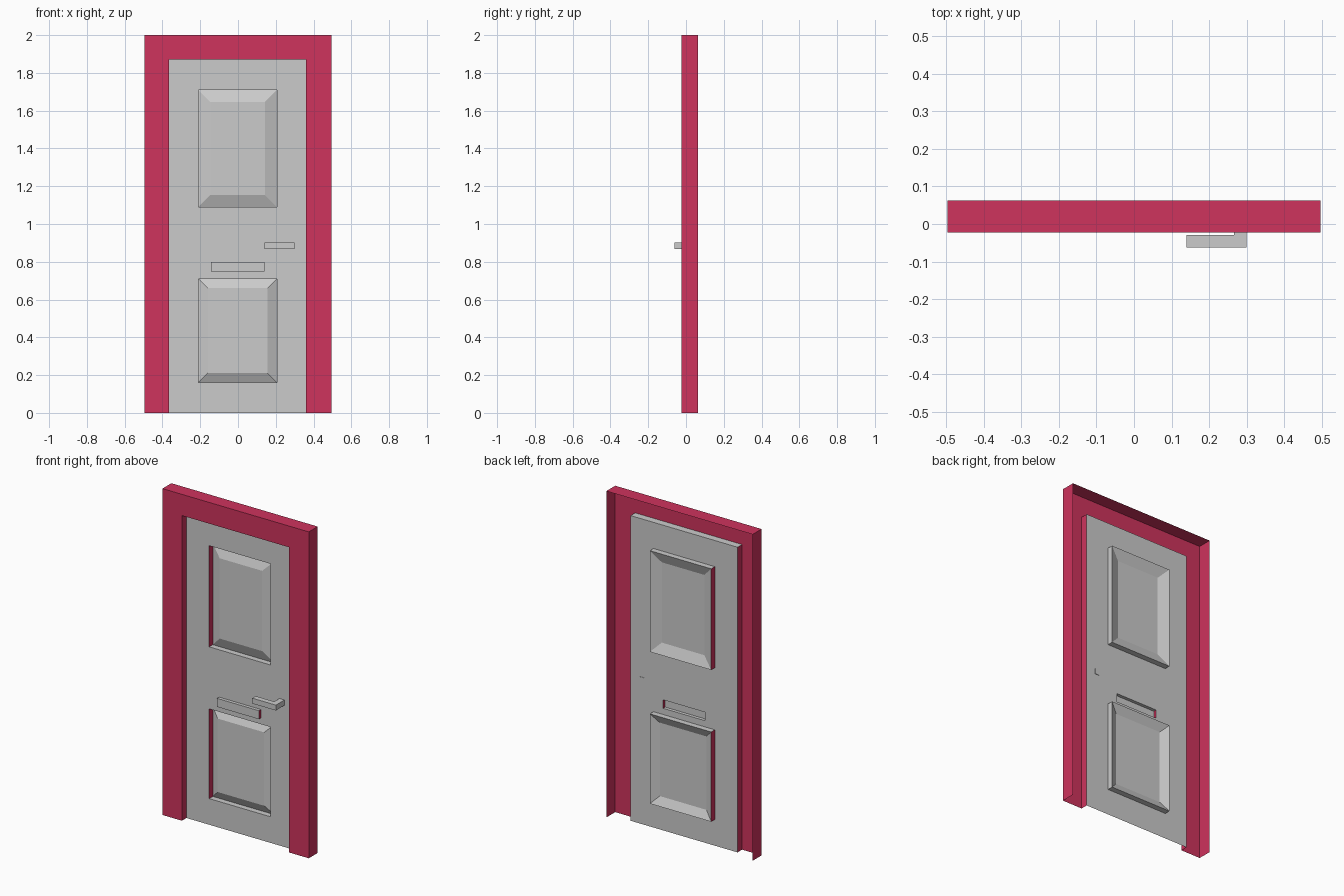
import bpy, bmesh

if "Cube" in bpy.data.objects:
    bpy.data.objects.remove(bpy.data.objects["Cube"])

red = bpy.data.materials.new("red_paint")
red.diffuse_color = (0.62, 0.033, 0.11, 1)
red.use_nodes = True
red.node_tree.nodes["Principled BSDF"].inputs["Base Color"].default_value = red.diffuse_color

FRONT, BACK, DOOR = -0.023, 0.063, 0.021   # depth of frame front, frame back, door sheet


def finish(name, bm):
    me = bpy.data.meshes.new(name)
    bm.to_mesh(me)
    bm.free()
    me.materials.append(None)    # slot 0: plain grey
    me.materials.append(red)     # slot 1: red
    ob = bpy.data.objects.new(name, me)
    bpy.context.collection.objects.link(ob)
    return ob


def loft(name, rings, closed=True, is_red=lambda level, side: False):
    """Skin successive four-point outlines; closed ones get a face on the last."""
    bm = bmesh.new()
    vs = [[bm.verts.new(p) for p in r] for r in rings]
    for level, (a, b) in enumerate(zip(vs, vs[1:])):
        for i in range(4 if closed else 3):
            j = (i + 1) % 4
            f = bm.faces.new((a[i], a[j], b[j], b[i]))
            f.material_index = int(is_red(level, i))
    if closed:
        bm.faces.new(vs[-1])
    return finish(name, bm)


def rect(x0, x1, z0, z1, y):
    return [(x0, y, z0), (x1, y, z0), (x1, y, z1), (x0, y, z1)]


def arch(x0, x1, top, y):
    return [(x1, y, 0), (x1, y, top), (x0, y, top), (x0, y, 0)]


# Door frame: hollow shell, open behind; the top reveal is grey
outer, opening = (-0.496, 0.496, 2.0), (-0.364, 0.361, 1.87)
loft("door_frame",
     [arch(*outer, BACK), arch(*outer, FRONT), arch(*opening, FRONT), arch(*opening, DOOR)],
     closed=False, is_red=lambda level, side: not (level == 2 and side == 1))

# Door sheet with openings for the two panels and the letter slot
panels = {"upper_panel": (-0.21, 0.206, 1.09, 1.71, 0.064),
          "lower_panel": (-0.21, 0.206, 0.16, 0.71, 0.05)}
slot = (-0.143, 0.14, 0.748, 0.80)
holes = [p[:4] for p in panels.values()] + [slot]
xs = sorted({-0.364, 0.361, *(x for h in holes for x in h[:2])})
zs = sorted({0, 1.87, *(z for h in holes for z in h[2:])})
bm = bmesh.new()
for x0, x1 in zip(xs, xs[1:]):
    for z0, z1 in zip(zs, zs[1:]):
        cx, cz = (x0 + x1) / 2, (z0 + z1) / 2
        if not any(h[0] < cx < h[1] and h[2] < cz < h[3] for h in holes):
            bm.faces.new([bm.verts.new(p) for p in rect(x0, x1, z0, z1, DOOR)])
bmesh.ops.remove_doubles(bm, verts=bm.verts, dist=1e-4)
finish("door_sheet", bm)

# Recessed panels with a sloped border rising to a flat field
for name, (x0, x1, z0, z1, b) in panels.items():
    loft(name, [rect(x0, x1, z0, z1, DOOR),
                rect(x0, x1, z0, z1, DOOR + 0.035),
                rect(x0 + b, x1 - b, z0 + b, z1 - b, DOOR + 0.01)],
         is_red=lambda level, side: level == 0 and side == 3)

# Letter slot: shallow raised box with red ends
loft("letter_slot", [rect(*slot, DOOR), rect(*slot, DOOR - 0.02)],
     is_red=lambda level, side: side in (1, 3))

# Handle: L-shaped outline extruded upward, its stem just through the door
outline = [(0.14, -0.062), (0.30, -0.062), (0.30, DOOR + 0.002),
           (0.266, DOOR + 0.002), (0.266, -0.029), (0.14, -0.029)]
bm = bmesh.new()
base = bm.faces.new([bm.verts.new((x, y, 0.868)) for x, y in outline])
ext = bmesh.ops.extrude_face_region(bm, geom=[base], use_keep_orig=True)
bmesh.ops.translate(bm, vec=(0, 0, 0.033),
                    verts=[v for v in ext["geom"] if isinstance(v, bmesh.types.BMVert)])
bmesh.ops.recalc_face_normals(bm, faces=bm.faces)
finish("handle", bm)
